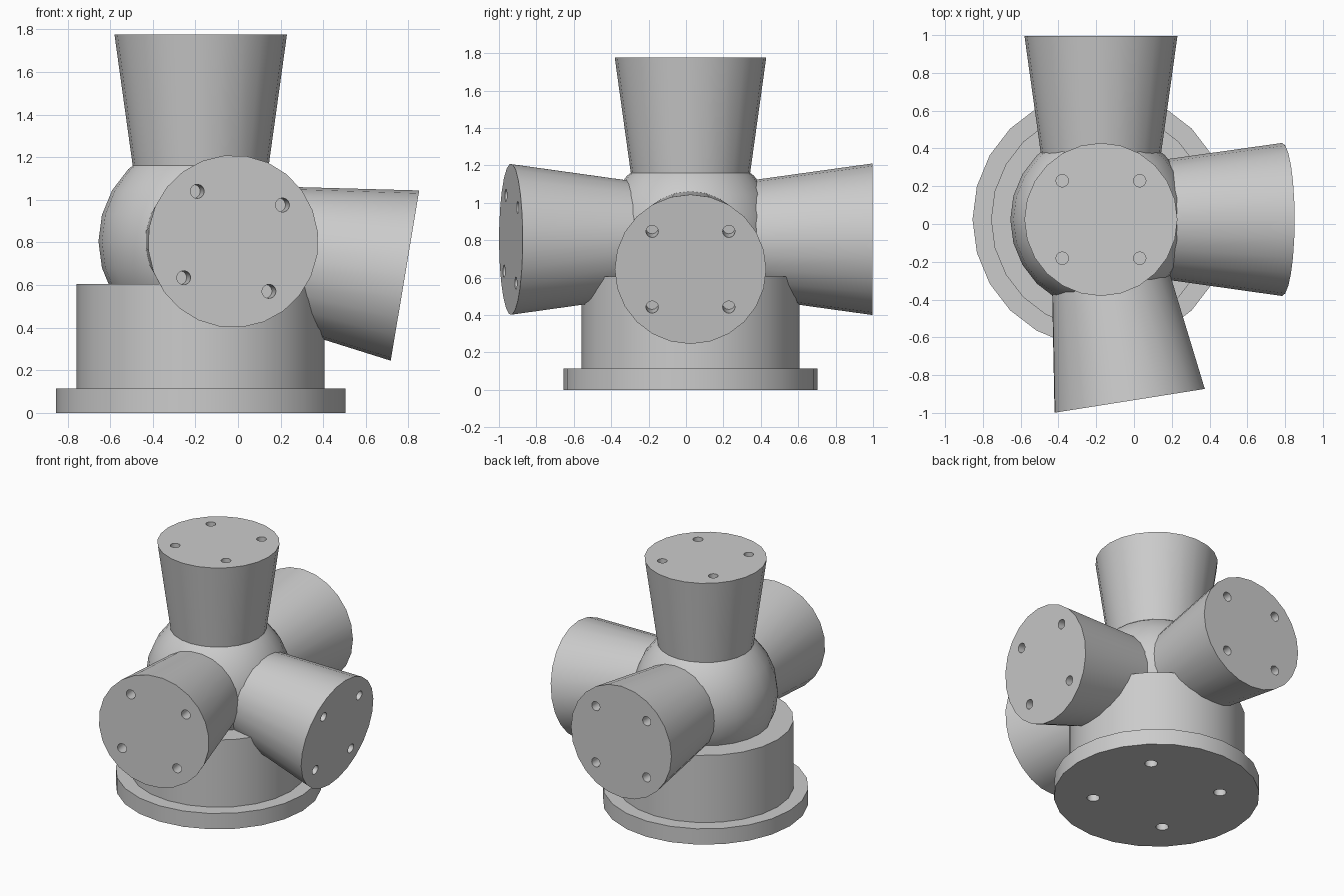
import bpy
import math
from mathutils import Matrix, Vector

cube = bpy.data.objects.get("Cube")
if cube:
    bpy.data.objects.remove(cube, do_unlink=True)

# One grey for the whole casting
GREY = (0.6, 0.6, 0.6, 1.0)
grey = bpy.data.materials.new("light_grey")
grey.use_nodes = True
grey.diffuse_color = GREY
grey.node_tree.nodes["Principled BSDF"].inputs["Base Color"].default_value = GREY

HUB = Vector((-0.175, 0.024, 0.805))
SIDES = 24


def rot(degrees, axis):
    return Matrix.Rotation(math.radians(degrees), 4, axis)


def finish(obj, name):
    obj.name = name
    obj.data.materials.clear()
    obj.data.materials.append(grey)
    bpy.ops.object.select_all(action="DESELECT")
    obj.select_set(True)
    bpy.context.view_layer.objects.active = obj
    bpy.ops.object.shade_smooth_by_angle(angle=math.radians(30))
    return obj


def frustum(name, r1, r2, z1, z2, sides=SIDES):
    """Frustum along z with its position baked into the mesh."""
    bpy.ops.mesh.primitive_cone_add(vertices=sides, radius1=r1, radius2=r2, depth=z2 - z1)
    obj = bpy.context.object
    obj.data.transform(Matrix.Translation((0, 0, (z1 + z2) / 2)))
    return finish(obj, name)


def drill(obj, ring, radius, z, depth):
    """Four blind bolt holes on the diagonals of an end face at height z."""
    for i in range(4):
        a = math.radians(45 + 90 * i)
        cutter = frustum("hole_cutter", radius, radius, z - depth, z + depth, 16)
        cutter.hide_render = True
        cutter.data.transform(Matrix.Translation((ring * math.cos(a), ring * math.sin(a), 0)))
        mod = obj.modifiers.new("bolt_hole", "BOOLEAN")
        mod.operation = "DIFFERENCE"
        mod.solver = "EXACT"
        mod.object = cutter
        bpy.context.view_layer.objects.active = obj
        bpy.ops.object.modifier_apply(modifier=mod.name)
        bpy.data.objects.remove(cutter, do_unlink=True)
    finish(obj, obj.name)


# Round base: flange with bolt holes underneath, and the drum on top of it
flange = frustum("base_flange", 0.68, 0.68, 0, 0.115)
drill(flange, 0.42, 0.042, 0, 0.1)
drum = frustum("base_drum", 0.582, 0.582, 0.113, 0.605)
for part in (flange, drum):
    part.location = (HUB.x, HUB.y, 0)

# Ball joining all the arms
bpy.ops.mesh.primitive_uv_sphere_add(segments=SIDES, ring_count=12, radius=0.48, location=HUB)
finish(bpy.context.object, "hub_ball")

# Flared arms, each with four bolt holes in its end face
arms = {
    "top_arm": Matrix.Identity(4),
    "back_arm": rot(-90, "X"),
    "left_arm": rot(99.5, "Y"),
    "front_arm": rot(9, "Z") @ rot(90, "X") @ rot(-9, "Z"),
}
for name, turn in arms.items():
    arm = frustum(name, 0.317, 0.405, 0.34, 0.972)
    drill(arm, 0.29, 0.033, 0.972, 0.12)
    arm.matrix_world = Matrix.Translation(HUB) @ turn
